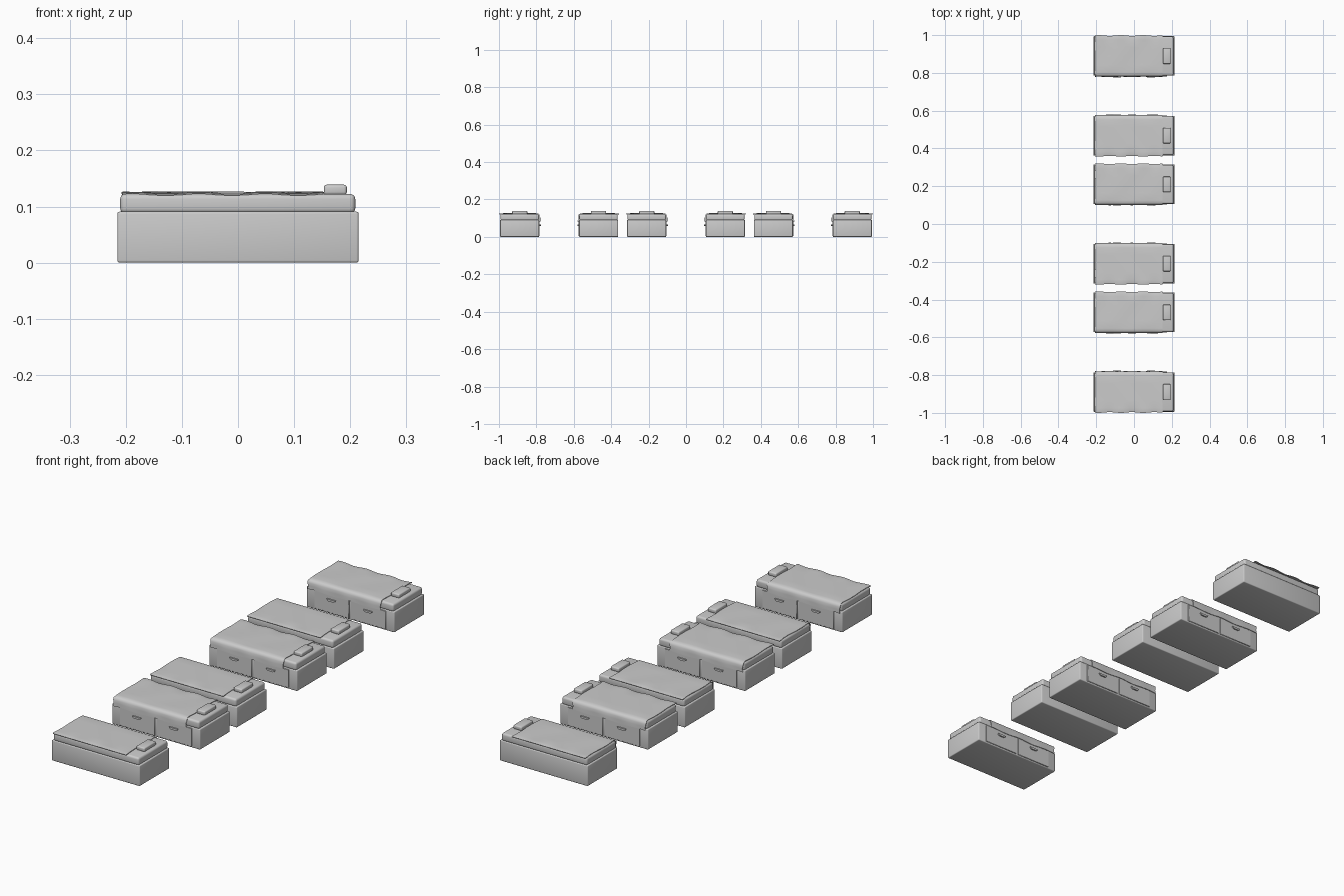
import bpy, bmesh, math
from mathutils import Vector

if "Cube" in bpy.data.objects:
    bpy.data.objects.remove(bpy.data.objects["Cube"])


def finish(bm, name, angle=40):
    bmesh.ops.recalc_face_normals(bm, faces=bm.faces)
    me = bpy.data.meshes.new(name)
    bm.to_mesh(me)
    bm.free()
    ob = bpy.data.objects.new(name, me)
    bpy.context.collection.objects.link(ob)
    bpy.ops.object.select_all(action='DESELECT')
    ob.select_set(True)
    bpy.context.view_layer.objects.active = ob
    bpy.ops.object.shade_smooth_by_angle(angle=math.radians(angle))
    return ob


def box(name, lo, hi, bevel, cy, s, seg=3):
    """Rounded box; local y is flipped by s and moved to the bed centre cy."""
    lo, hi = Vector(lo), Vector(hi)
    bm = bmesh.new()
    bmesh.ops.create_cube(bm, size=1)
    for v in bm.verts:
        v.co = Vector(a + (b - a) * (c + 0.5) for a, b, c in zip(lo, hi, v.co))
    bmesh.ops.bevel(bm, geom=bm.edges[:], offset=bevel, segments=seg,
                    profile=0.5, affect='EDGES')
    for v in bm.verts:
        v.co.y = cy + s * v.co.y
    return finish(bm, name)


def handle(name, cx, cy, s):
    """Cup pull: tapered outline extruded out of the drawer front."""
    outline = [(-0.021, 0.067), (0.021, 0.067), (0.019, 0.062),
               (0.012, 0.058), (-0.012, 0.058), (-0.019, 0.062)]
    bm = bmesh.new()
    rings = [[bm.verts.new((cx + x, cy + s * y, z)) for x, z in outline]
             for y in (-0.105, -0.113)]
    for r in rings:
        bm.faces.new(r)
    n = len(outline)
    for i in range(n):
        j = (i + 1) % n
        bm.faces.new((rings[0][i], rings[0][j], rings[1][j], rings[1][i]))
    finish(bm, name)


def blanket(name, cy, s):
    """Cross-section swept along the bed, rippled at its edges."""
    prof = [(0.109, 0.1235), (0.103, 0.125), (0.085, 0.126), (0.045, 0.126), (0, 0.126),
            (-0.045, 0.126), (-0.085, 0.126), (-0.098, 0.1245), (-0.105, 0.120),
            (-0.1085, 0.112), (-0.1095, 0.099), (-0.110, 0.084)]
    nx = 40
    bm = bmesh.new()
    rows = []
    for i in range(nx + 1):
        t = i / nx
        wave = math.sin(t * 19 + 0.6)
        row = []
        for k, (y, z) in enumerate(prof):
            x = -0.206 + 0.357 * t + 0.002 * math.sin(k * 1.7) * (2 * t - 1)
            if k < 2:
                y += 0.002 * wave
                z += 0.0012 * wave
            elif k < 7:
                z += 0.0007 * math.sin(t * 11 + k)
            elif k > 9:
                y += 0.0008 * wave
                z += 0.0018 * math.sin(t * 14) * (k - 9) / 2
            row.append(bm.verts.new((x, cy + s * y, z)))
        rows.append(row)
    for a, b in zip(rows, rows[1:]):
        for k in range(len(prof) - 1):
            f = (a[k], a[k + 1], b[k + 1], b[k])
            bm.faces.new(f if s > 0 else f[::-1])
    bm.normal_update()
    # make sure the sheet faces outwards before it gets its thickness
    if sum(f.normal.z for f in bm.faces) < 0:
        bmesh.ops.reverse_faces(bm, faces=bm.faces[:])
    bmesh.ops.solidify(bm, geom=bm.faces[:], thickness=0.0025)
    top = max(v.co.z for v in bm.verts)
    for v in bm.verts:
        v.co.z -= max(0, top - 0.1275)
    finish(bm, name, 50)


def bed(n, cy, s):
    box(f"bed_base_{n}", (-0.215, -0.104, 0), (0.215, 0.105, 0.091), 0.004, cy, s)
    box(f"mattress_{n}", (-0.21, -0.103, 0.088), (0.209, 0.103, 0.1225), 0.009, cy, s, 4)
    box(f"pillow_{n}", (0.153, -0.041, 0.121), (0.194, 0.041, 0.139), 0.005, cy, s)
    blanket(f"blanket_{n}", cy, s)
    for side, cx in (("left", -0.09), ("right", 0.09)):
        box(f"drawer_{side}_{n}", (cx - 0.085, -0.107, 0.006),
            (cx + 0.085, -0.1, 0.086), 0.001, cy, s, 1)
        handle(f"drawer_handle_{side}_{n}", cx, cy, s)


# Six beds in facing pairs: s = 1 has drawers towards -y, s = -1 towards +y
for n, (cy, s) in enumerate([(0.889, 1), (0.468, -1), (0.21, 1),
                             (-0.21, -1), (-0.468, 1), (-0.889, -1)], 1):
    bed(n, cy, s)
